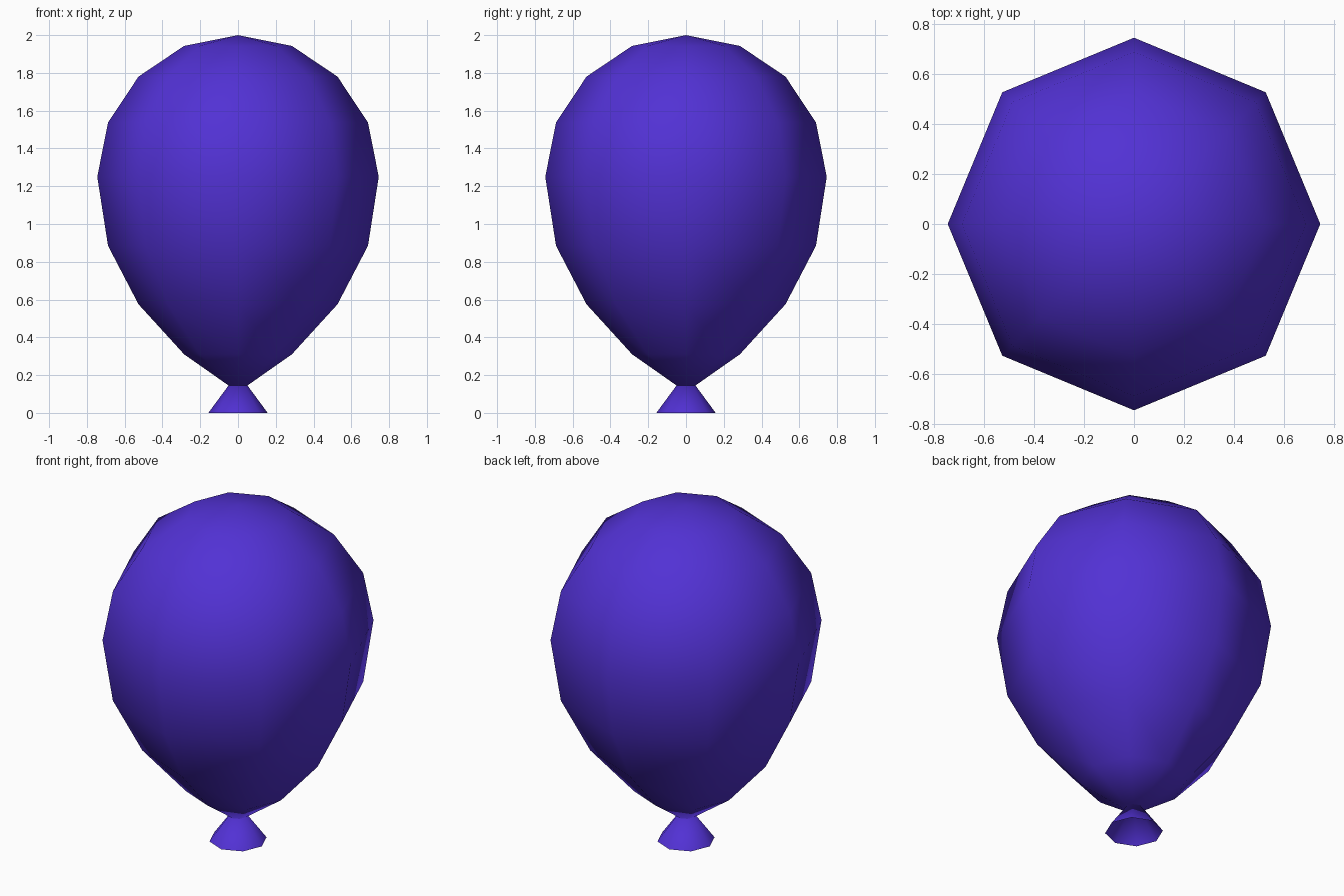
import bpy, bmesh, math

cube = bpy.data.objects.get("Cube")
if cube:
    bpy.data.objects.remove(cube, do_unlink=True)

SIDES = 8

# Single rubber colour
rubber = bpy.data.materials.new("violet_rubber")
rubber.use_nodes = True
COLOUR = (0.084, 0.031, 0.66, 1.0)
rubber.diffuse_color = COLOUR
rubber.node_tree.nodes["Principled BSDF"].inputs["Base Color"].default_value = COLOUR


def finish(bm, name):
    mesh = bpy.data.meshes.new(name)
    bm.to_mesh(mesh)
    bm.free()
    mesh.materials.append(rubber)
    mesh.polygons.foreach_set("use_smooth", [True] * len(mesh.polygons))
    obj = bpy.data.objects.new(name, mesh)
    bpy.context.collection.objects.link(obj)
    return obj


# Balloon body: low-poly sphere whose lower half is drawn down to a point
RADIUS, MIDDLE = 0.745, 1.25
LOWER_RINGS = [0.885, 0.575, 0.31, 0.11]
bm = bmesh.new()
bmesh.ops.create_uvsphere(bm, u_segments=SIDES, v_segments=SIDES, radius=1)
for v in bm.verts:
    step = round(math.acos(max(-1, min(1, v.co.z))) / (math.pi / SIDES))
    v.co.x *= RADIUS
    v.co.y *= RADIUS
    if step <= 4:
        v.co.z = MIDDLE + 0.75 * v.co.z
    else:
        v.co.z = LOWER_RINGS[step - 5]
finish(bm, "balloon_body")

# Flared neck: open cone below the tied end, its tip hidden in the body
HEIGHT = 0.213
bm = bmesh.new()
bmesh.ops.create_cone(bm, cap_ends=False, segments=SIDES,
                      radius1=0.157, radius2=0, depth=HEIGHT)
bmesh.ops.translate(bm, verts=bm.verts, vec=(0, 0, HEIGHT / 2))
bmesh.ops.remove_doubles(bm, verts=bm.verts, dist=0.0001)
finish(bm, "tied_neck")
